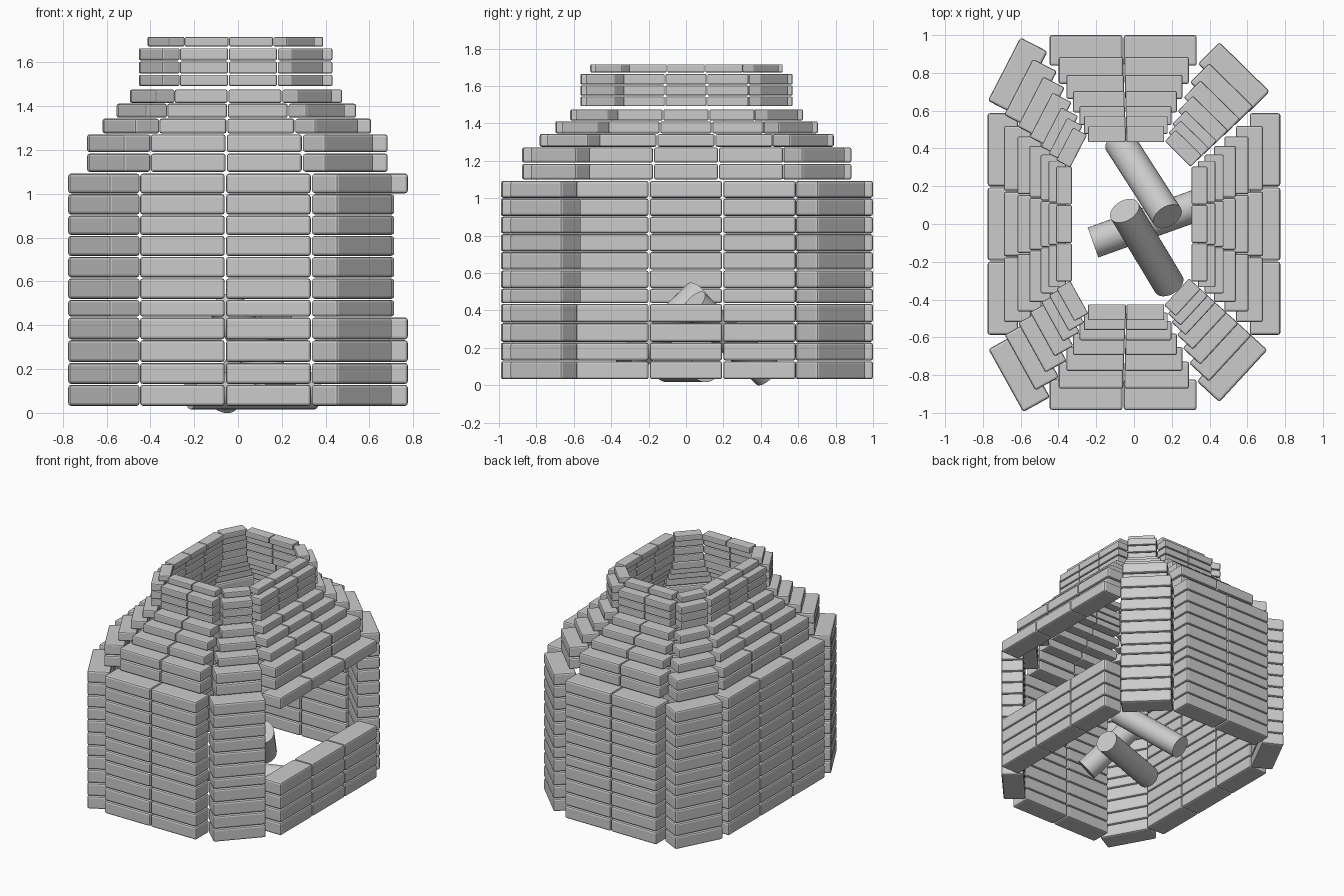
import bpy, bmesh
from mathutils import Vector

if "Cube" in bpy.data.objects:
    bpy.data.objects.remove(bpy.data.objects["Cube"])

# Outer edge of each wall on the ground plan (counter-clockwise): start, end, brick count
WALLS = {
    "front": ((-.45, -.985), (.335, -.985), 2),
    "front_right": ((.45, -.945), (.708, -.665), 1),
    "right": ((.775, -.59), (.775, .59), 3),
    "back_right": ((.72, .70), (.45, .965), 1),
    "back": ((.335, 1.0), (-.45, 1.0), 2),
    "back_left": ((-.6, .99), (-.775, .65), 1),
    "left": ((-.775, .59), (-.775, -.59), 3),
    "front_left": ((-.772, -.66), (-.585, -.998), 1),
}
THICK = .162

# Courses: (bottom, top, plan scale)
body_z = [.03, .13, .23, .334, .437, .518, .616, .714, .81, .903, 1.0, 1.094]
courses = [(a, b, 1.0) for a, b in zip(body_z, body_z[1:])]
courses += [(1.098, 1.185, .885), (1.188, 1.273, .885), (1.273, 1.345, .79),
            (1.345, 1.413, .705), (1.413, 1.477, .625), (1.49, 1.545, .57),
            (1.547, 1.605, .57), (1.607, 1.666, .57), (1.67, 1.718, .517)]


def add_brick(bm, p, q, inward, z0, z1):
    ring = [p, q, q + inward, p + inward]
    lo = [bm.verts.new((v.x, v.y, z0)) for v in ring]
    hi = [bm.verts.new((v.x, v.y, z1)) for v in ring]
    bm.faces.new(lo[::-1])
    bm.faces.new(hi)
    for i in range(4):
        j = (i + 1) % 4
        bm.faces.new((lo[i], lo[j], hi[j], hi[i]))


def smooth(obj):
    bpy.ops.object.select_all(action='DESELECT')
    obj.select_set(True)
    bpy.context.view_layer.objects.active = obj
    bpy.ops.object.shade_smooth_by_angle()


# Brick courses; the right wall is left open for the mouth
for k, (z0, z1, s) in enumerate(courses):
    bm = bmesh.new()
    shift = Vector((-.025 * (1 - s), 0))
    for name, (a, b, n) in WALLS.items():
        if name == "right" and 4 <= k <= 9:
            continue
        a, b = Vector(a) * s + shift, Vector(b) * s + shift
        d = (b - a).normalized()
        inward = Vector((-d.y, d.x)) * THICK * s
        gap = d * .003 * s
        for i in range(n):
            p, q = a.lerp(b, i / n), a.lerp(b, (i + 1) / n)
            add_brick(bm, p + gap, q - gap, inward, z0 + .002, z1 - .002)
    me = bpy.data.meshes.new("brick_course")
    bm.to_mesh(me)
    bm.free()
    obj = bpy.data.objects.new(f"brick_course_{k + 1}", me)
    bpy.context.collection.objects.link(obj)
    bev = obj.modifiers.new("rounded_edges", 'BEVEL')
    bev.width = .013 * s
    bev.segments = 2


# Fire logs
def add_log(name, a, b, r=.084):
    a, b = Vector(a), Vector(b)
    bpy.ops.mesh.primitive_cylinder_add(vertices=32, radius=r, depth=(b - a).length,
                                        location=(a + b) / 2)
    obj = bpy.context.object
    obj.name = name
    obj.rotation_euler = (b - a).to_track_quat('Z', 'Y').to_euler()
    smooth(obj)


add_log("log_back", (-.076, .434, .065), (.177, .04, .435))
add_log("log_front", (.185, -.32, .11), (-.05, .07, .485))
add_log("log_bottom", (-.217, -.098, .1), (.35, .105, .1))
